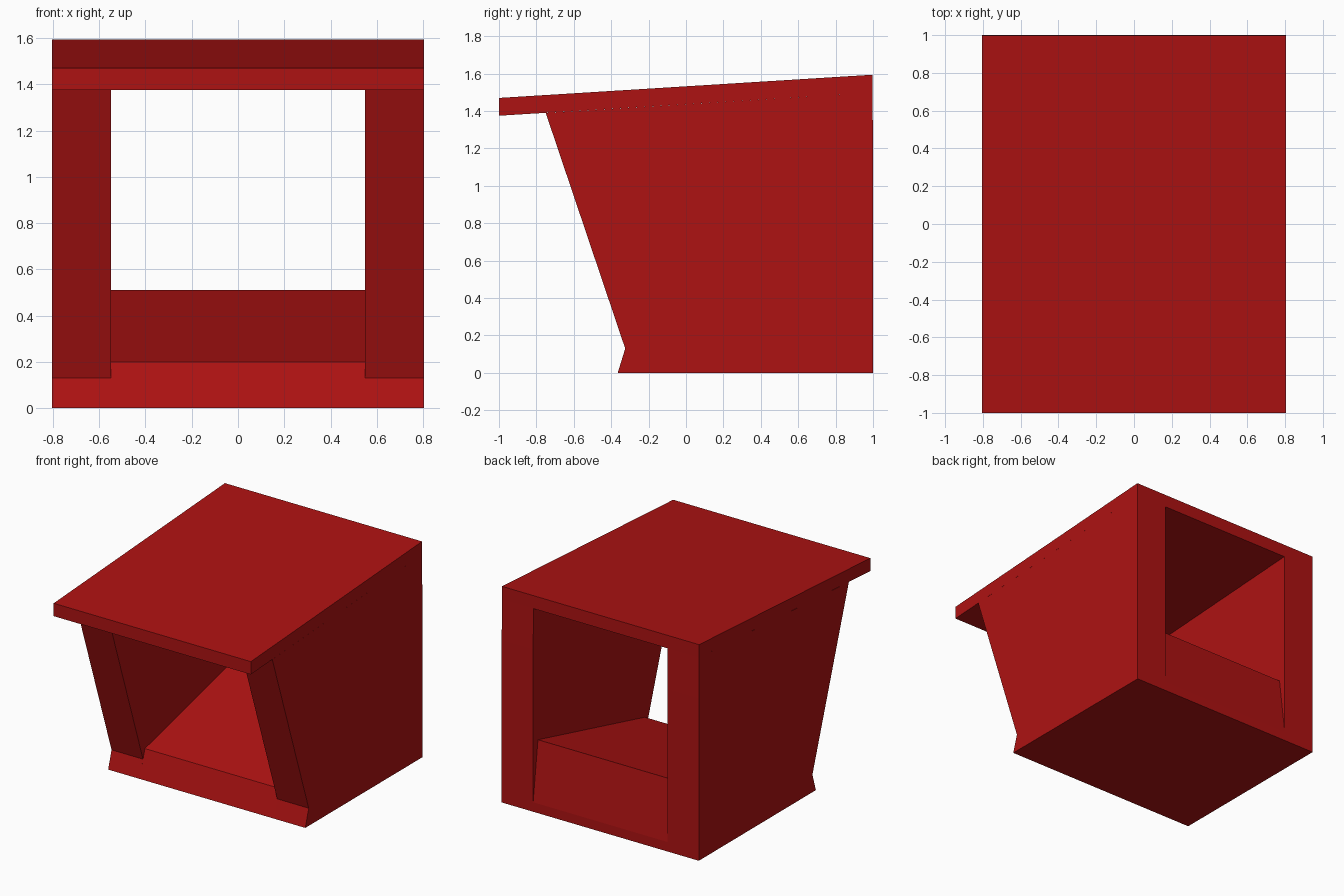
import bpy
import bmesh

cube = bpy.data.objects.get("Cube")
if cube:
    bpy.data.objects.remove(cube, do_unlink=True)

# Single painted finish
red = bpy.data.materials.new("deep_red")
red.use_nodes = True
colour = (0.42, 0.006, 0.006, 1)
red.diffuse_color = colour
red.node_tree.nodes["Principled BSDF"].inputs["Base Color"].default_value = colour

HALF = 0.805    # half the outer width
INNER = 0.548   # half the opening width


def extrude_profile(name, profile, x0, x1):
    """Extrude a side profile of (y, z) points from x0 to x1."""
    bm = bmesh.new()
    face = bm.faces.new([bm.verts.new((x0, y, z)) for y, z in profile])
    result = bmesh.ops.extrude_face_region(bm, geom=[face])
    moved = [v for v in result["geom"] if isinstance(v, bmesh.types.BMVert)]
    bmesh.ops.translate(bm, verts=moved, vec=(x1 - x0, 0, 0))
    bmesh.ops.recalc_face_normals(bm, faces=bm.faces)
    mesh = bpy.data.meshes.new(name)
    bm.to_mesh(mesh)
    bm.free()
    mesh.materials.append(red)
    obj = bpy.data.objects.new(name, mesh)
    bpy.context.collection.objects.link(obj)
    return obj


# Sloping roof slab with a front overhang
roof = [(-1, 1.375), (-1, 1.47), (0.997, 1.594), (0.997, 1.498)]
extrude_profile("roof", roof, -HALF, HALF)

# Thick side walls with a raked front edge and a flared foot
wall = [(-0.365, 0), (-0.325, 0.13), (-0.75, 1.39), (0.997, 1.498), (1, 1.2), (1, 0)]
extrude_profile("left_wall", wall, INNER, HALF)
extrude_profile("right_wall", wall, -HALF, -INNER)

# Wedge floor, rising to the back, with a slightly tilted rear face
floor = [(-0.365, 0), (-0.303, 0.2), (0.944, 0.51), (1, 0.07), (1, 0)]
extrude_profile("floor", floor, -INNER, INNER)
